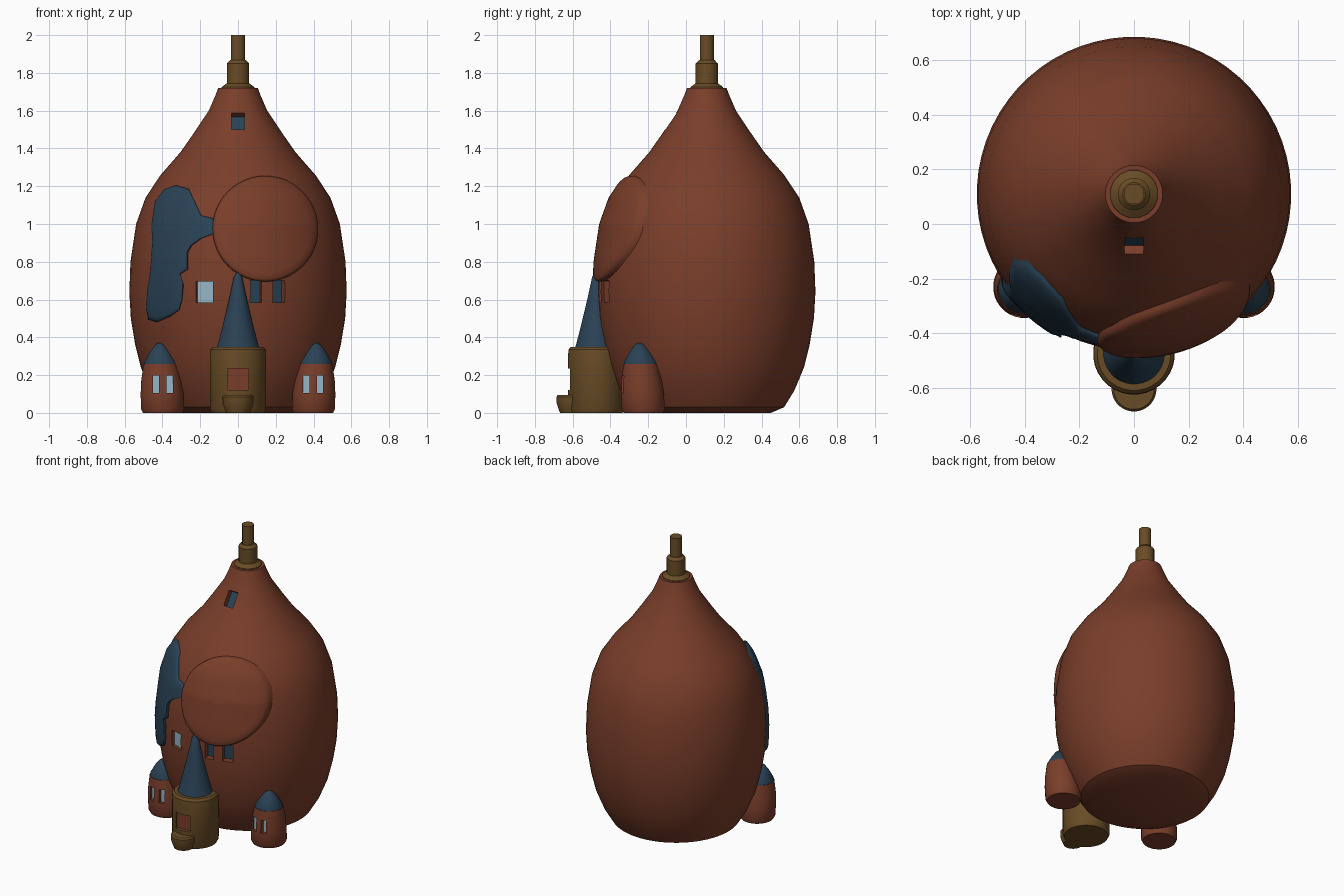
import bpy, bmesh, math
from mathutils import Matrix, Vector

if "Cube" in bpy.data.objects:
    bpy.data.objects.remove(bpy.data.objects["Cube"])


def material(name, rgb):
    m = bpy.data.materials.new(name)
    m.diffuse_color = (*rgb, 1)
    m.use_nodes = True
    m.node_tree.nodes["Principled BSDF"].inputs["Base Color"].default_value = m.diffuse_color
    return m


BROWN = material("rust brown", (0.195, 0.048, 0.023))
BLUE = material("slate blue", (0.023, 0.054, 0.091))
OCHRE = material("ochre", (0.141, 0.072, 0.019))
GLASS = material("pale glass", (0.305, 0.468, 0.565))

AXIS_Y = 0.11
BODY = [(0.34, 0), (0.41, 0.03), (0.465, 0.12), (0.515, 0.24), (0.545, 0.36), (0.568, 0.5),
        (0.576, 0.64), (0.57, 0.8), (0.54, 1.0), (0.49, 1.14), (0.41, 1.26), (0.305, 1.38),
        (0.235, 1.48), (0.155, 1.6), (0.12, 1.68), (0.105, 1.72)]


def finish(name, bm, mats, angle=35):
    bmesh.ops.recalc_face_normals(bm, faces=bm.faces)
    me = bpy.data.meshes.new(name)
    bm.to_mesh(me)
    bm.free()
    ob = bpy.data.objects.new(name, me)
    bpy.context.collection.objects.link(ob)
    for m in mats:
        me.materials.append(m)
    smooth(ob, angle)
    return ob


def select(ob):
    bpy.ops.object.select_all(action='DESELECT')
    ob.select_set(True)
    bpy.context.view_layer.objects.active = ob


def smooth(ob, angle=35):
    select(ob)
    bpy.ops.object.shade_smooth_by_angle(angle=math.radians(angle))


def lathe(name, profile, centre, mat, segs=32, lean=(0, 0), angle=35):
    """Closed turned solid from (radius, z) points; lean shifts x, y per unit z."""
    bm = bmesh.new()
    rings = []
    for r, z in profile:
        cx, cy = centre[0] + lean[0] * z, centre[1] + lean[1] * z
        rings.append([bm.verts.new((cx + r * math.cos(2 * math.pi * (i + .5) / segs),
                                    cy + r * math.sin(2 * math.pi * (i + .5) / segs), z))
                      for i in range(segs)])
    for a, b in zip(rings, rings[1:]):
        for i in range(segs):
            j = (i + 1) % segs
            bm.faces.new((a[i], a[j], b[j], b[i]))
    bm.faces.new(rings[0][::-1])
    bm.faces.new(rings[-1])
    return finish(name, bm, [mat], angle)


def body_radius(z):
    for (r0, z0), (r1, z1) in zip(BODY, BODY[1:]):
        if z <= z1:
            return r0 + (r1 - r0) * (z - z0) / (z1 - z0)
    return BODY[-1][0]


def body_y(x, z, lift=0.0):
    r = body_radius(z) + lift
    return AXIS_Y - math.sqrt(max(r * r - x * x, 0))


def cut_window(ob, at, w, h, depth, pane, yaw=0.0, pitch=0.0):
    """Recess a window: wall faces keep the wall colour, the back face gets the pane colour."""
    bm = bmesh.new()
    bmesh.ops.create_cube(bm, size=1)
    for f in bm.faces:
        f.material_index = 1 if f.normal.y > 0.5 else 0
    turn = Matrix.Rotation(yaw, 4, 'Z') @ Matrix.Rotation(-pitch, 4, 'X')
    for v in bm.verts:
        v.co = Vector((v.co.x * w, depth if v.co.y > 0 else -0.05, v.co.z * h))
    bm.transform(Matrix.Translation(at) @ turn)
    cutter = finish("window_cutter", bm, [ob.data.materials[0], pane])
    cutter.hide_render = True
    mod = ob.modifiers.new("window", 'BOOLEAN')
    mod.operation, mod.solver, mod.object = 'DIFFERENCE', 'EXACT', cutter
    mod.material_mode = 'TRANSFER'
    select(ob)
    bpy.ops.object.modifier_apply(modifier=mod.name)
    bpy.data.objects.remove(cutter)


def patch(name, outline, centre, lift, mat):
    """Raised pad that follows the front of the body inside an (x, z) outline."""
    bm = bmesh.new()
    layers = [(1, -0.03), (1, lift * .45), (.985, lift * .8), (.95, lift)]
    layers += [(s, lift) for s in (.84, .72, .6, .48, .36, .24, .12)]
    rings = []
    for s, d in layers:
        ring = []
        for x, z in outline:
            px, pz = centre[0] + (x - centre[0]) * s, centre[1] + (z - centre[1]) * s
            ring.append(bm.verts.new((px, body_y(px, pz, d), pz)))
        rings.append(ring)
    n = len(outline)
    for a, b in zip(rings, rings[1:]):
        for i in range(n):
            j = (i + 1) % n
            bm.faces.new((a[i], a[j], b[j], b[i]))
    mid = bm.verts.new((centre[0], body_y(*centre, lift), centre[1]))
    for i in range(n):
        bm.faces.new((rings[-1][i], rings[-1][(i + 1) % n], mid))
    return finish(name, bm, [mat], 50)


# Bulbous main body with recessed windows
body = lathe("main_body", BODY, (0, AXIS_Y), BROWN, 64)
for x, z, w, h, depth, pane in [(-.178, .64, .095, .11, .025, GLASS),
                                (.095, .643, .06, .115, .05, BLUE),
                                (.217, .643, .068, .115, .05, BLUE)]:
    cut_window(body, (x, body_y(x, z), z), w, h, depth, pane, yaw=math.asin(x / body_radius(z)))
cut_window(body, (0, body_y(0, 1.545), 1.545), .07, .105, .04, BLUE, pitch=math.radians(34))
smooth(body)

# Chimney
lathe("chimney_base", [(.09, 1.71), (.088, 1.725), (.06, 1.745), (.06, 1.85), (.042, 1.868)],
      (0, AXIS_Y), OCHRE, 16)
lathe("chimney_pipe", [(.04, 1.85), (.04, 2.0)], (0, AXIS_Y), OCHRE, 8, angle=50)

# Round raised disc on the front
disc = [(.145 + .28 * math.cos(i * math.pi / 24), .975 + .28 * math.sin(i * math.pi / 24))
        for i in range(48)]
patch("front_disc", disc, (.145, .975), .03, BROWN)

# Irregular blue pad beside the disc
blob = [(-.33, 1.205), (-.26, 1.185), (-.225, 1.11), (-.195, 1.045), (-.13, 1.03), (-.125, .95),
        (-.19, .925), (-.245, .885), (-.265, .85), (-.265, .76), (-.305, .735), (-.288, .68),
        (-.295, .6), (-.31, .545), (-.36, .51), (-.43, .48), (-.475, .495), (-.487, .55),
        (-.482, .65), (-.465, .75), (-.455, .9), (-.458, 1.0), (-.44, 1.12), (-.39, 1.185)]
patch("blue_pad", blob, (-.36, .9), .02, BLUE)

# Entrance tower with roof, recessed door panel and porch
tower = lathe("entrance_tower", [(.14, 0), (.15, .02), (.15, .3), (.148, .335), (.135, .35)],
              (0, -.475), OCHRE)
cut_window(tower, (0, -.62, .178), .11, .112, .02, BROWN)
smooth(tower)
lathe("entrance_roof", [(.115, .34), (.105, .37), (.082, .46), (.048, .6), (.022, .72), (.008, .745)],
      (0, -.475), BLUE)
lathe("porch", [(.062, 0), (.07, .02), (.08, .05), (.082, .085), (.074, .095)], (0, -.605), OCHRE)

# Two small side turrets with roofs and paired windows
for side, label in ((-1, "left"), (1, "right")):
    lean = (side * .04, -.055)
    turret = lathe(label + "_turret", [(.105, 0), (.115, .02), (.114, .1), (.108, .17), (.092, .26)],
                   (side * .398, -.225), BROWN, lean=lean)
    for x in (.362, .434):
        cut_window(turret, (side * x, -.332, .152), .034, .092, .018, GLASS)
    smooth(turret)
    lathe(label + "_turret_roof", [(.09, .25), (.088, .27), (.055, .325), (.025, .362), (.008, .37)],
          (side * .398, -.225), BLUE, lean=lean)
